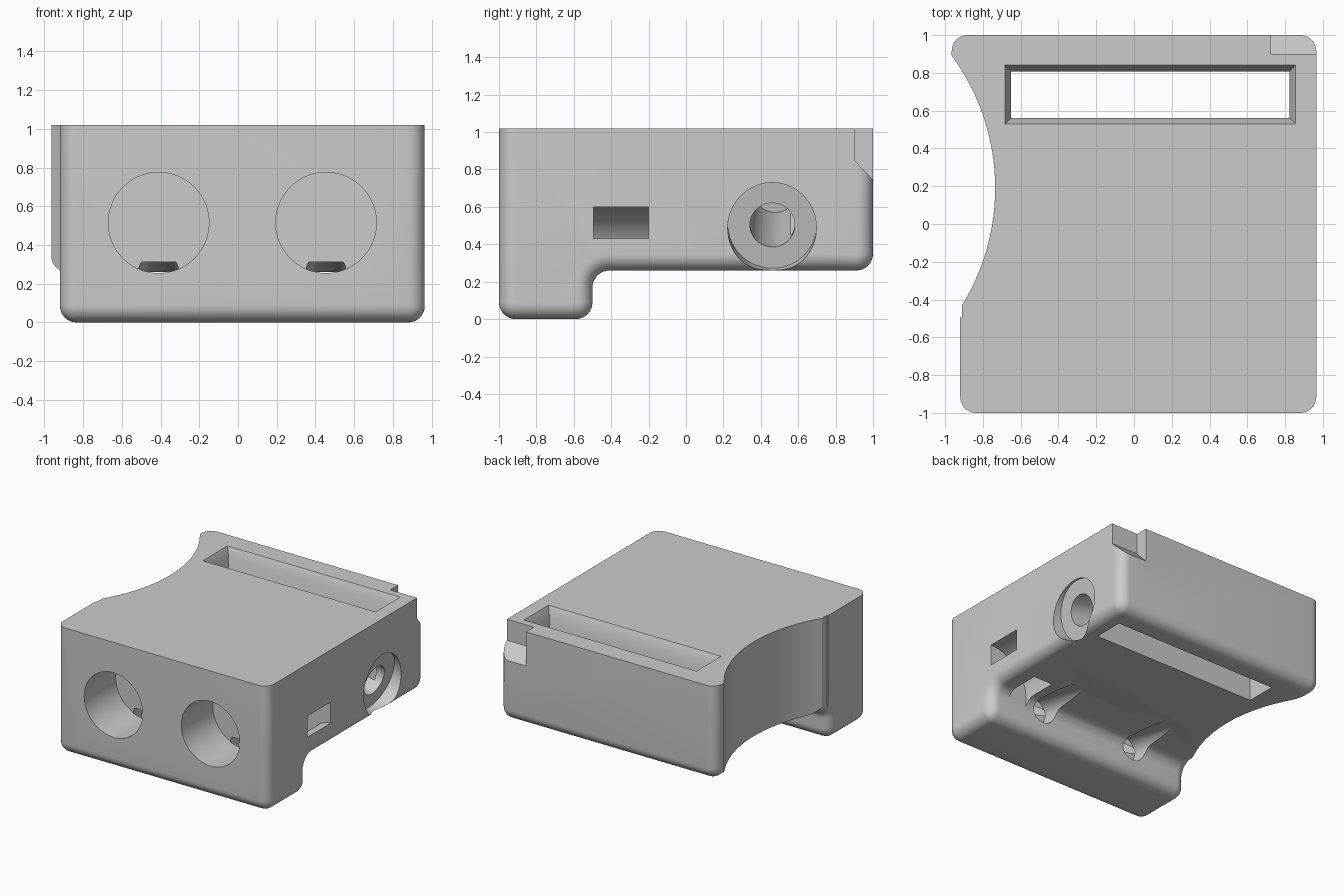
import bpy, bmesh, math
from mathutils import Vector

if "Cube" in bpy.data.objects:
    bpy.data.objects.remove(bpy.data.objects["Cube"])

TOP, STEP, R, ROUND = 1.02, 0.26, 0.965, 0.085


def add_mesh(name, bm):
    bmesh.ops.recalc_face_normals(bm, faces=bm.faces[:])
    mesh = bpy.data.meshes.new(name)
    bm.to_mesh(mesh)
    bm.free()
    ob = bpy.data.objects.new(name, mesh)
    bpy.context.collection.objects.link(ob)
    return ob


def arc(cx, cy, r, a0, a1, n=8):
    return [(cx + r * math.cos(math.radians(a0 + (a1 - a0) * i / n)),
             cy + r * math.sin(math.radians(a0 + (a1 - a0) * i / n))) for i in range(n + 1)]


def loft(name, rings):
    """Skin a list of equal closed rings and cap both ends."""
    bm = bmesh.new()
    rows = [[bm.verts.new(p) for p in ring] for ring in rings]
    for a, b in zip(rows, rows[1:]):
        for i in range(len(a)):
            j = (i + 1) % len(a)
            bm.faces.new((a[i], a[j], b[j], b[i]))
    bm.faces.new(rows[0])
    bm.faces.new(rows[-1][::-1])
    return add_mesh(name, bm)


def tube(name, p0, p1, r, n=64):
    p0, p1 = Vector(p0), Vector(p1)
    q = (p1 - p0).to_track_quat('Z', 'Y')
    ring = [q @ Vector((x, y, 0)) for x, y in arc(0, 0, r, 0, 360, n)[:-1]]
    return loft(name, [[p0 + v for v in ring], [p1 + v for v in ring]])


def rect(x0, x1, y0, y1, z):
    return [(x0, y0, z), (x1, y0, z), (x1, y1, z), (x0, y1, z)]


def side_profile(d):
    """Stepped side outline, inset by d everywhere but the top."""
    r = 0.09
    return ([(-1 + d, TOP)] + arc(-1 + r, r, r - d, 180, 270)
            + arc(-0.5 - r, r, r - d, 270, 360)
            + arc(-0.5 + r, STEP - r, r + d, 180, 90)
            + arc(1 - r, STEP + r, r - d, 270, 360) + [(1 - d, TOP)])


# Stepped body with rounded sides
rings = []
for side in (-1, 1):
    for k in range(9):
        a = math.radians(90 * (8 - k if side < 0 else k) / 8)
        x = side * (R - ROUND + ROUND * math.sin(math.pi / 2 - a))
        d = ROUND * (1 - math.sin(a))
        x = side * (R - ROUND * (1 - math.sin(a)))
        rings.append([(x, y, z) for y, z in side_profile(ROUND * (1 - math.cos(a)))])
body = loft("body", rings)

# The front part is slightly narrower on the left
bm = bmesh.new()
bm.from_mesh(body.data)
for y in (-0.3, 0.2):
    bmesh.ops.bisect_plane(bm, geom=bm.verts[:] + bm.edges[:] + bm.faces[:],
                           plane_co=(0, y, 0), plane_no=(0, 1, 0))
for v in bm.verts:
    if v.co.x < 0 and v.co.y < -0.2:
        v.co.x += 0.045
bm.to_mesh(body.data)
bm.free()

cutters = []

# Curved scoop in the left side and the small relief beside it
cutters.append(tube("scoop_cutter", (-1.921, 0.19, -0.2), (-1.921, 0.19, 1.3), 1.186, 192))
cutters.append(loft("relief_cutter", [rect(-1.2, -0.91, -0.495, -0.42, z) for z in (0.28, 1.2)]))

# Strap slot with a chamfered mouth
g = 0.033
cutters.append(loft("slot_cutter", [
    rect(-0.65, 0.823, 0.562, 0.808, 0.1),
    rect(-0.65, 0.823, 0.562, 0.808, TOP - 0.07),
    rect(-0.65 - g, 0.823 + g, 0.562 - g, 0.808 + g, TOP),
    rect(-0.65 - g, 0.823 + g, 0.562 - g, 0.808 + g, TOP + 0.1)]))

# Notch in the back right corner
notch = [(0.9, 1.1), (0.9, 0.85), (1.05, 0.693), (1.05, 1.1)]
cutters.append(loft("notch_cutter", [[(x, y, z) for y, z in notch] for x in (0.725, 1.1)]))

# Front sockets with sloping drain bores
for x in (-0.41, 0.455):
    cutters.append(tube("socket_cutter", (x, -1.2, 0.515), (x, -0.6, 0.515), 0.26, 96))
    cutters.append(tube("drain_cutter", (x, -0.61, 0.257), (x, 0.39, 0.077), 0.105, 48))

# Curved tie channel from the right side to the underside
channel = ([(1.05, STEP + 0.34)] + arc(R, STEP, 0.34, 90, 180, 16) + [(R - 0.34, 0.18), (R - 0.17, 0.18)]
           + arc(R, STEP, 0.17, 180, 90, 16) + [(1.05, STEP + 0.17)])
cutters.append(loft("channel_cutter", [[(x, y, z) for x, z in channel] for y in (-0.495, -0.2)]))

# Tilted side recess and its bore
centre = Vector((R, 0.46, 0.487))
axis = Vector((-math.cos(0.22), 0.02, math.sin(0.22))).normalized()
cutters.append(tube("recess_cutter", centre - axis * 0.2, centre + axis * 0.075, 0.237, 96))
cutters.append(tube("bore_cutter", centre + axis * 0.03, centre + axis * 0.92, 0.12, 64))

# Apply the cuts
bpy.context.view_layer.objects.active = body
body.select_set(True)
for c in cutters:
    c.hide_render = True
    mod = body.modifiers.new(c.name, 'BOOLEAN')
    mod.operation, mod.solver, mod.object = 'DIFFERENCE', 'EXACT', c
    bpy.ops.object.modifier_apply(modifier=mod.name)
for c in cutters:
    bpy.data.objects.remove(c)

# Finish
grey = bpy.data.materials.new("light grey")
grey.diffuse_color = (0.6, 0.6, 0.6, 1)
grey.use_nodes = True
grey.node_tree.nodes["Principled BSDF"].inputs["Base Color"].default_value = grey.diffuse_color
body.data.materials.clear()
body.data.materials.append(grey)
bpy.ops.object.shade_smooth_by_angle(angle=math.radians(30))
